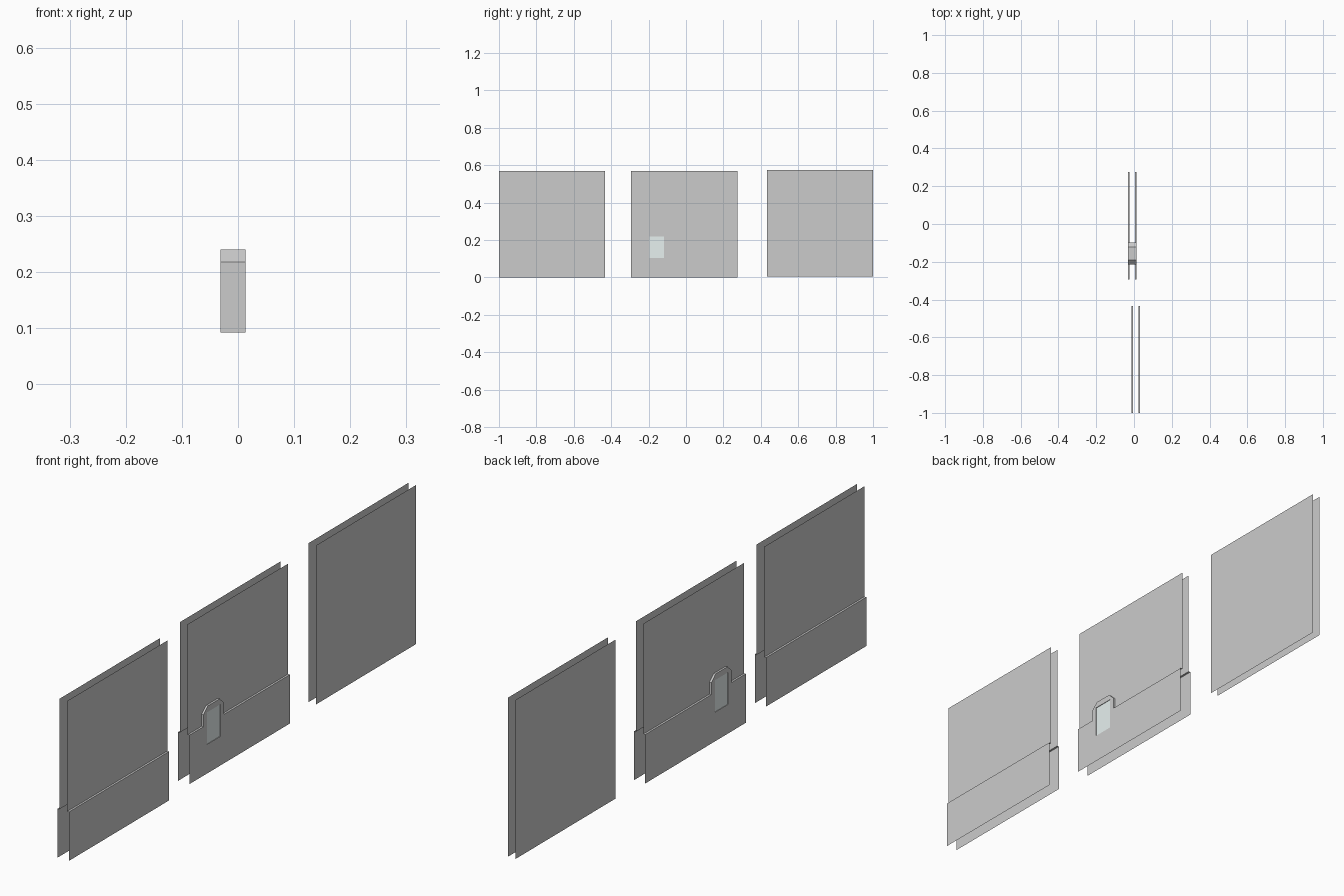
import bpy, bmesh

if "Cube" in bpy.data.objects:
    bpy.data.objects.remove(bpy.data.objects["Cube"])

HALF = 0.0223      # half thickness of the lower wall
THIN = 0.0150      # half thickness of the upper wall
LEDGE, TOP = 0.175, 0.57


def make(name, faces, colour=None):
    """One object from a list of polygons."""
    bm = bmesh.new()
    for pts in faces:
        bm.faces.new([bm.verts.new(p) for p in pts])
    bmesh.ops.remove_doubles(bm, verts=bm.verts, dist=1e-5)
    me = bpy.data.meshes.new(name)
    bm.to_mesh(me)
    bm.free()
    ob = bpy.data.objects.new(name, me)
    bpy.context.collection.objects.link(ob)
    if colour:
        mat = bpy.data.materials.new(name)
        mat.diffuse_color = colour
        mat.use_nodes = True
        mat.node_tree.nodes["Principled BSDF"].inputs["Base Color"].default_value = mat.diffuse_color
        me.materials.append(mat)
    return ob


def sheet(outline, x, facing):
    """Flat (y, z) outline placed at x, facing +x or -x."""
    pts = [(x, y, z) for y, z in outline]
    return pts if facing > 0 else pts[::-1]


def strip(path, xa, xb, facing=1):
    """Band following a (y, z) path between two x positions."""
    out = []
    for (y0, z0), (y1, z1) in zip(path, path[1:]):
        q = [(xa, y0, z0), (xb, y0, z0), (xb, y1, z1), (xa, y1, z1)]
        out.append(q if facing > 0 else q[::-1])
    return out


def rect(y0, y1, z0, z1):
    return [(y0, z0), (y1, z0), (y1, z1), (y0, z1)]


def stepped_wall(name, cx, y0, y1, step, lower):
    """Double-sided wall with a thicker base; step is the ledge path."""
    upper = step + [(y1, TOP), (y0, TOP)]
    base, top, ledge = [], [], []
    for s in (1, -1):
        base.append(sheet(lower, cx + s * HALF, s))
        top.append(sheet(upper, cx + s * THIN, s))
        ledge += strip(step, cx + s * THIN, cx + s * HALF, s)
    make(name + "_base", base)
    make(name + "_upper", top)
    make(name + "_ledge", ledge)


# Left wall: plain stepped section
stepped_wall("left_wall", 0.0087, -1.0, -0.433,
             [(-1.0, LEDGE), (-0.433, LEDGE)],
             rect(-1.0, -0.433, 0, LEDGE))

# Middle wall: stepped section with a chamfered window surround
CX, Y0, Y1 = -0.0089, -0.294, 0.275
A0, A1, ZB, ZC, ZT, C = -0.214, -0.099, 0.092, 0.218, 0.24, 0.024
arch = [(A0, LEDGE), (A0, ZC), (A0 + C, ZT), (A1 - C, ZT), (A1, ZC), (A1, LEDGE)]
stepped_wall("middle_wall", CX, Y0, Y1,
             [(Y0, LEDGE)] + arch + [(Y1, LEDGE)],
             [(Y0, 0), (Y1, 0), (Y1, LEDGE), (A1, LEDGE), (A1, ZB),
              (A0, ZB), (A0, LEDGE), (Y0, LEDGE)])

# Window surround: ring faces on both sides joined by the block sides
block = [(A0, ZB), (A1, ZB), (A1, ZC), (A1 - C, ZT), (A0 + C, ZT), (A0, ZC)]
w = rect(-0.194, -0.118, 0.104, 0.219)
inner = [w[0], w[1], w[2], w[2], w[3], w[3]]
frame = strip(block + block[:1], CX + HALF, CX - HALF)
panes = []
for s in (1, -1):
    x = CX + s * HALF
    for i in range(6):
        j = (i + 1) % 6
        ring = [block[i], block[j], inner[j], inner[i]]
        ring = list(dict.fromkeys(ring))
        frame.append(sheet(ring, x, s))
    frame += strip(w + w[:1], x - s * 0.002, x, s)
    panes.append(sheet(w, x - s * 0.002, s))
make("window_surround", frame)
make("window_glass", panes, (0.8, 0.88, 0.87, 1))

# Right wall: plain double-sided panel
make("right_wall", [sheet(rect(0.433, 1.0, 0.005, 0.574), -0.01 + s * THIN, s)
                    for s in (1, -1)])
